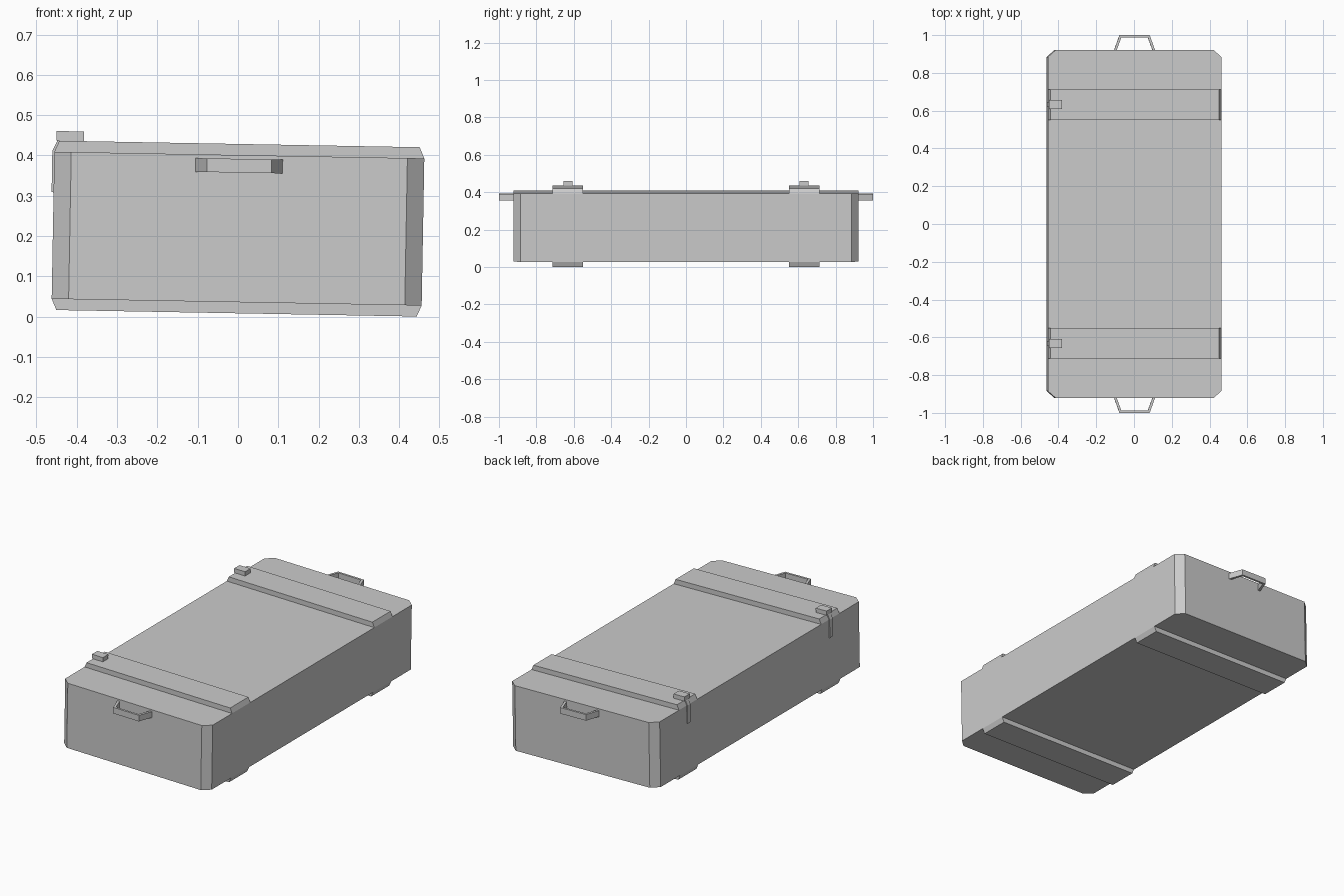
import bpy
from mathutils import Matrix, Vector

if "Cube" in bpy.data.objects:
    bpy.data.objects.remove(bpy.data.objects["Cube"], do_unlink=True)

grey = bpy.data.materials.new("plain grey")
grey.use_nodes = True
colour = (0.6, 0.6, 0.6, 1)
grey.diffuse_color = colour
grey.node_tree.nodes["Principled BSDF"].inputs["Base Color"].default_value = colour

# The whole crate leans slightly to its left
LEAN = Matrix.Translation((0, 0, 0.2185)) @ Matrix.Rotation(0.018, 4, "Y")
HALF_W, HALF_L, HALF_H = 0.459, 0.922, 0.1825


def prism(name, outline, start, end, axis):
    """Extrude a closed 2D outline along Y (outline is x, z) or Z (outline is x, y)."""
    def place(p, t):
        return Vector((p[0], t, p[1])) if axis == "Y" else Vector((p[0], p[1], t))
    n = len(outline)
    verts = [place(p, t) for t in (start, end) for p in outline]
    faces = [list(range(n))[::-1], list(range(n, 2 * n))]
    faces += [(i, (i + 1) % n, n + (i + 1) % n, n + i) for i in range(n)]
    area = sum(outline[i][0] * outline[(i + 1) % n][1] - outline[(i + 1) % n][0] * outline[i][1]
               for i in range(n))
    if (area > 0) == (axis == "Y"):
        faces = [tuple(f)[::-1] for f in faces]
    mesh = bpy.data.meshes.new(name)
    mesh.from_pydata(verts, [], faces)
    mesh.materials.append(grey)
    obj = bpy.data.objects.new(name, mesh)
    bpy.context.collection.objects.link(obj)
    obj.matrix_world = LEAN
    return obj


# Body with chamfered upright corners
cx, cy = HALF_W - 0.042, HALF_L - 0.037
prism("crate_body", [(cx, -HALF_L), (HALF_W, -cy), (HALF_W, cy), (cx, HALF_L),
                     (-cx, HALF_L), (-HALF_W, cy), (-HALF_W, -cy), (-cx, -HALF_L)],
      -HALF_H, HALF_H, "Z")

for end, s in (("front", -1), ("back", 1)):
    mid = 0.632 * s
    # Cross battens on the lid and under the base, with sloping ends
    for level, k in (("lid", 1), ("base", -1)):
        prism(f"{end}_{level}_batten",
              [(-HALF_W, k * HALF_H), (HALF_W, k * HALF_H), (0.447, k * 0.21), (-0.447, k * 0.21)],
              mid - 0.081, mid + 0.081, "Y")

    # Latch block and the strap that folds down over the side
    prism(f"{end}_latch_block", [(-0.454, 0.21), (-0.386, 0.21), (-0.386, 0.234), (-0.454, 0.234)],
          mid - 0.024, mid + 0.024, "Y")
    prism(f"{end}_latch_strap",
          [(-0.43, 0.21), (-0.447, 0.21), (-HALF_W, HALF_H), (-HALF_W, 0.082),
           (-0.464, 0.082), (-0.464, 0.184), (-0.45, 0.215), (-0.43, 0.215)],
          mid - 0.013, mid + 0.013, "Y")

    # Open carrying handle
    prism(f"{end}_handle",
          [(x, y * s) for x, y in ((-0.108, HALF_L), (-0.08, 1), (0.08, 1), (0.108, HALF_L),
                                   (0.094, HALF_L), (0.07, 0.988), (-0.07, 0.988), (-0.094, HALF_L))],
          0.139, 0.173, "Z")
